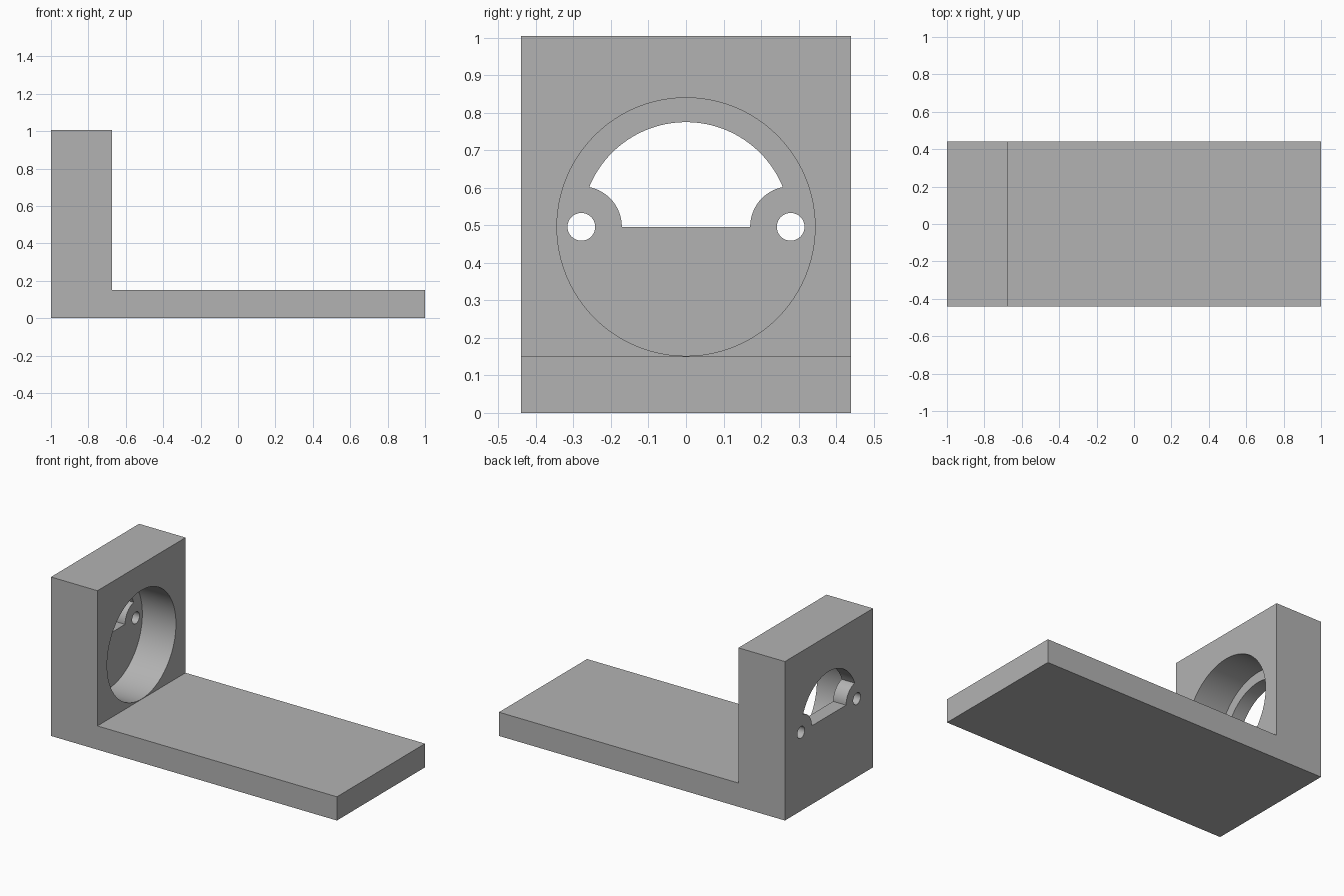
import bpy, bmesh
from math import sin, cos, pi, asin, radians
from mathutils import Vector

if "Cube" in bpy.data.objects:
    bpy.data.objects.remove(bpy.data.objects["Cube"], do_unlink=True)

BACK, WALL, WEB = -1.0, -0.675, -0.91      # x of wall back, wall front, pocket floor
HALF_W, HEIGHT, PLATE = 0.44, 1.005, 0.15
AXIS_Z, POCKET_R = 0.496, 0.344
SLOT_R, HOLE_Y, HOLE_R, BOSS_R = 0.279, 0.279, 0.037, 0.108

grey = bpy.data.materials.new("plain grey")
grey.use_nodes = True
colour = (0.45, 0.45, 0.45, 1)
grey.diffuse_color = colour
grey.node_tree.nodes["Principled BSDF"].inputs["Base Color"].default_value = colour


def prism(name, points, offset):
    """Extrude a closed outline along an offset vector."""
    bm = bmesh.new()
    face = bm.faces.new([bm.verts.new(p) for p in points])
    ext = bmesh.ops.extrude_face_region(bm, geom=[face])
    moved = [v for v in ext["geom"] if isinstance(v, bmesh.types.BMVert)]
    bmesh.ops.translate(bm, verts=moved, vec=Vector(offset))
    bmesh.ops.recalc_face_normals(bm, faces=bm.faces)
    mesh = bpy.data.meshes.new(name)
    bm.to_mesh(mesh)
    bm.free()
    mesh.materials.append(grey)
    obj = bpy.data.objects.new(name, mesh)
    bpy.context.collection.objects.link(obj)
    return obj


def arc(cy, radius, start, end, steps):
    """Points on an arc in the wall plane, relative to the pocket axis."""
    angles = [start + (end - start) * i / steps for i in range(steps + 1)]
    return [(cy + radius * cos(a), radius * sin(a)) for a in angles]


def cut(body, name, outline, x0, x1):
    """Cut an outline through the wall between two depths."""
    cutter = prism(name, [(x0, y, AXIS_Z + z) for y, z in outline], (x1 - x0, 0, 0))
    cutter.hide_render = True
    mod = body.modifiers.new(name, "BOOLEAN")
    mod.operation, mod.solver, mod.object = "DIFFERENCE", "EXACT", cutter
    bpy.context.view_layer.objects.active = body
    bpy.ops.object.modifier_apply(modifier=name)
    bpy.data.objects.remove(cutter, do_unlink=True)


# L-shaped body: upright wall and base plate
side = [(BACK, 0), (1, 0), (1, PLATE), (WALL, PLATE), (WALL, HEIGHT), (BACK, HEIGHT)]
bracket = prism("mounting_bracket", [(x, -HALF_W, z) for x, z in side], (0, 2 * HALF_W, 0))

# Round pocket in the wall front
cut(bracket, "pocket", arc(0, POCKET_R, 0, 2 * pi, 96)[:-1], WEB, WALL + 0.1)

# Half-round window with a scooped corner around each screw hole
a = 2 * asin(BOSS_R / (2 * SLOT_R))
scoop = arc(HOLE_Y, BOSS_R, pi, pi / 2 + a / 2, 16)
top = arc(0, SLOT_R, a, pi - a, 48)
window = scoop + top[1:-1] + [(-y, z) for y, z in reversed(scoop)]
cut(bracket, "window", window, BACK - 0.1, WEB + 0.1)

# Screw holes on both sides
for s in (-1, 1):
    cut(bracket, "screw_hole", arc(s * HOLE_Y, HOLE_R, 0, 2 * pi, 32)[:-1], BACK - 0.1, WEB + 0.1)

# Smooth the curved walls, keep the edges sharp
bpy.ops.object.select_all(action="DESELECT")
bracket.select_set(True)
bpy.context.view_layer.objects.active = bracket
bpy.ops.object.shade_smooth_by_angle(angle=radians(30))
